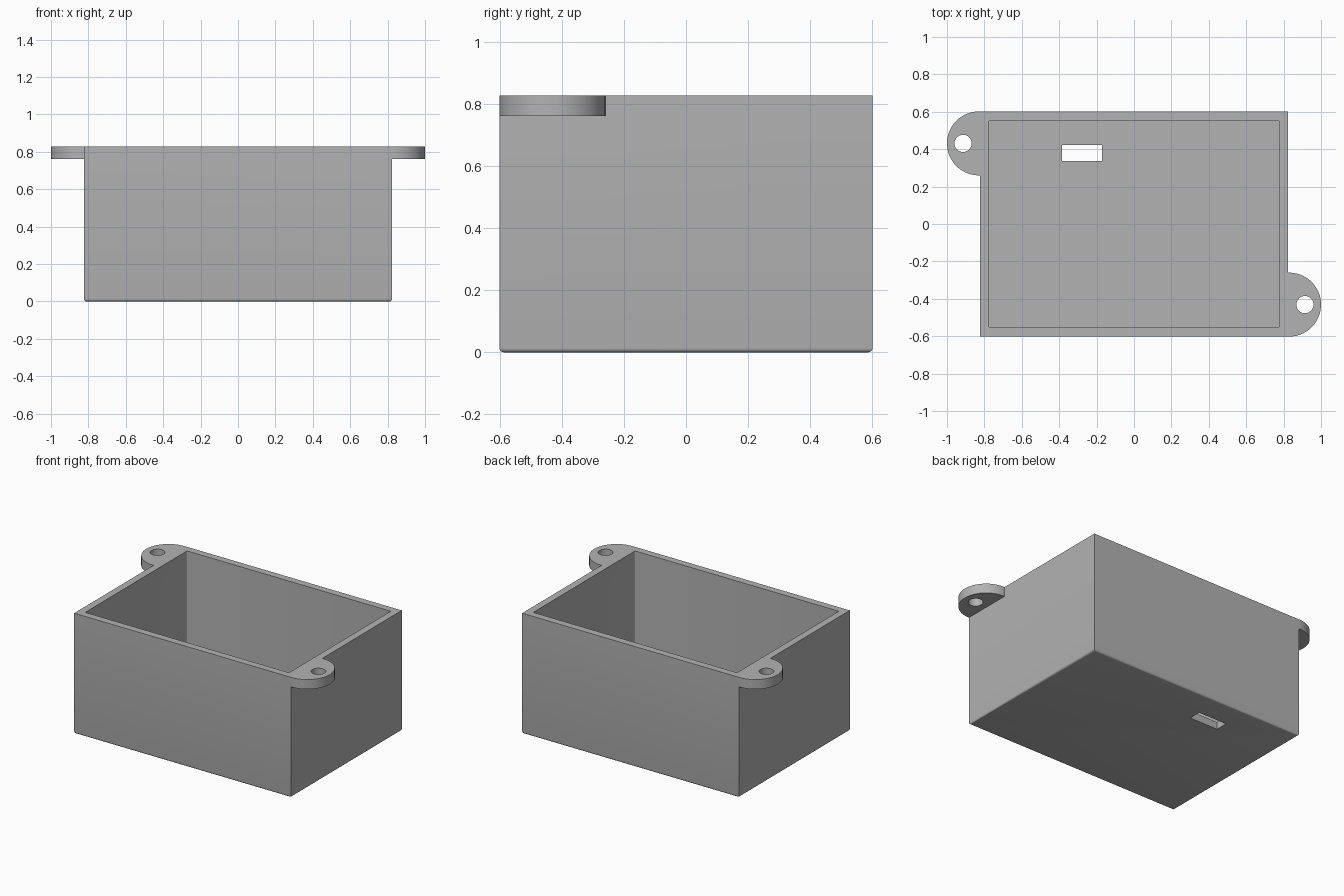
import bpy
import bmesh
from math import pi, sin, cos, radians
from mathutils import Matrix, Vector

cube = bpy.data.objects.get("Cube")
if cube:
    bpy.data.objects.remove(cube, do_unlink=True)

HALF_X, HALF_Y, HEIGHT = 0.824, 0.602, 0.828
WALL, FLOOR, ROUND = 0.049, 0.05, 0.014
TAB_R, TAB_THICK, HOLE_R = 0.171, 0.066, 0.046

grey = bpy.data.materials.new("plain_grey")
grey.use_nodes = True
colour = (0.45, 0.45, 0.45, 1)
grey.diffuse_color = colour
grey.node_tree.nodes["Principled BSDF"].inputs["Base Color"].default_value = colour


def finish(name, bm):
    bmesh.ops.recalc_face_normals(bm, faces=bm.faces)
    mesh = bpy.data.meshes.new(name)
    bm.to_mesh(mesh)
    bm.free()
    mesh.materials.append(grey)
    obj = bpy.data.objects.new(name, mesh)
    bpy.context.collection.objects.link(obj)
    return obj


def block(name, low, high, bevel=0, keep=None):
    """Box between two corners, with the edges chosen by keep rounded."""
    low, high = Vector(low), Vector(high)
    bm = bmesh.new()
    bmesh.ops.create_cube(bm, size=1, matrix=Matrix.LocRotScale(
        (low + high) / 2, None, high - low))
    if keep:
        bmesh.ops.bevel(bm, geom=[e for e in bm.edges if keep(e)], offset=bevel,
                        segments=4, profile=0.5, affect='EDGES')
    return finish(name, bm)


def prism(name, outline, z0, z1):
    """Upright prism over a flat outline."""
    bm = bmesh.new()
    face = bm.faces.new([bm.verts.new((x, y, z0)) for x, y in outline])
    top = bmesh.ops.extrude_face_region(bm, geom=[face])["geom"]
    bmesh.ops.translate(bm, vec=(0, 0, z1 - z0),
                        verts=[v for v in top if isinstance(v, bmesh.types.BMVert)])
    return finish(name, bm)


def combine(target, tool, operation):
    mod = target.modifiers.new(tool.name, 'BOOLEAN')
    mod.object, mod.operation, mod.solver = tool, operation, 'EXACT'
    bpy.context.view_layer.objects.active = target
    bpy.ops.object.modifier_apply(modifier=mod.name)
    bpy.data.objects.remove(tool, do_unlink=True)


# Outer shell, with its underside edges rounded
box = block("enclosure_box", (-HALF_X, -HALF_Y, 0), (HALF_X, HALF_Y, HEIGHT), ROUND,
            lambda e: all(v.co.z < 0.01 for v in e.verts))

# Mounting tabs at opposite corners, flush with the rim
for side in (1, -1):
    cx, cy = side * (1 - TAB_R), side * (TAB_R - HALF_Y)
    arc = [(cx + side * TAB_R * cos(a), cy + side * TAB_R * sin(a))
           for a in (-pi / 2 + pi * i / 40 for i in range(41))]
    root = side * (HALF_X - WALL / 2)
    outline = arc + [(root, cy + side * TAB_R), (root, cy - side * TAB_R)]
    combine(box, prism("mounting_tab", outline, HEIGHT - TAB_THICK, HEIGHT), 'UNION')
    hole = [(side * 0.914 + HOLE_R * cos(i * pi / 20), cy + HOLE_R * sin(i * pi / 20))
            for i in range(40)]
    combine(box, prism("screw_hole", hole, HEIGHT - 0.2, HEIGHT + 0.1), 'DIFFERENCE')

# Open cavity, with slightly rounded upright corners
cavity = block("cavity", (WALL - HALF_X, WALL - HALF_Y, FLOOR),
               (HALF_X - WALL, HALF_Y - WALL, HEIGHT + 0.1), 0.006,
               lambda e: abs(e.verts[0].co.z - e.verts[1].co.z) > 0.1)
combine(box, cavity, 'DIFFERENCE')

# Cable slot through the floor
slot = block("cable_slot", (-0.385, 0.338, -0.1), (-0.17, 0.423, 0.2))
combine(box, slot, 'DIFFERENCE')

# Smooth curves, sharp edges
bpy.ops.object.select_all(action='DESELECT')
box.select_set(True)
bpy.context.view_layer.objects.active = box
bpy.ops.object.shade_smooth_by_angle(angle=radians(30))
